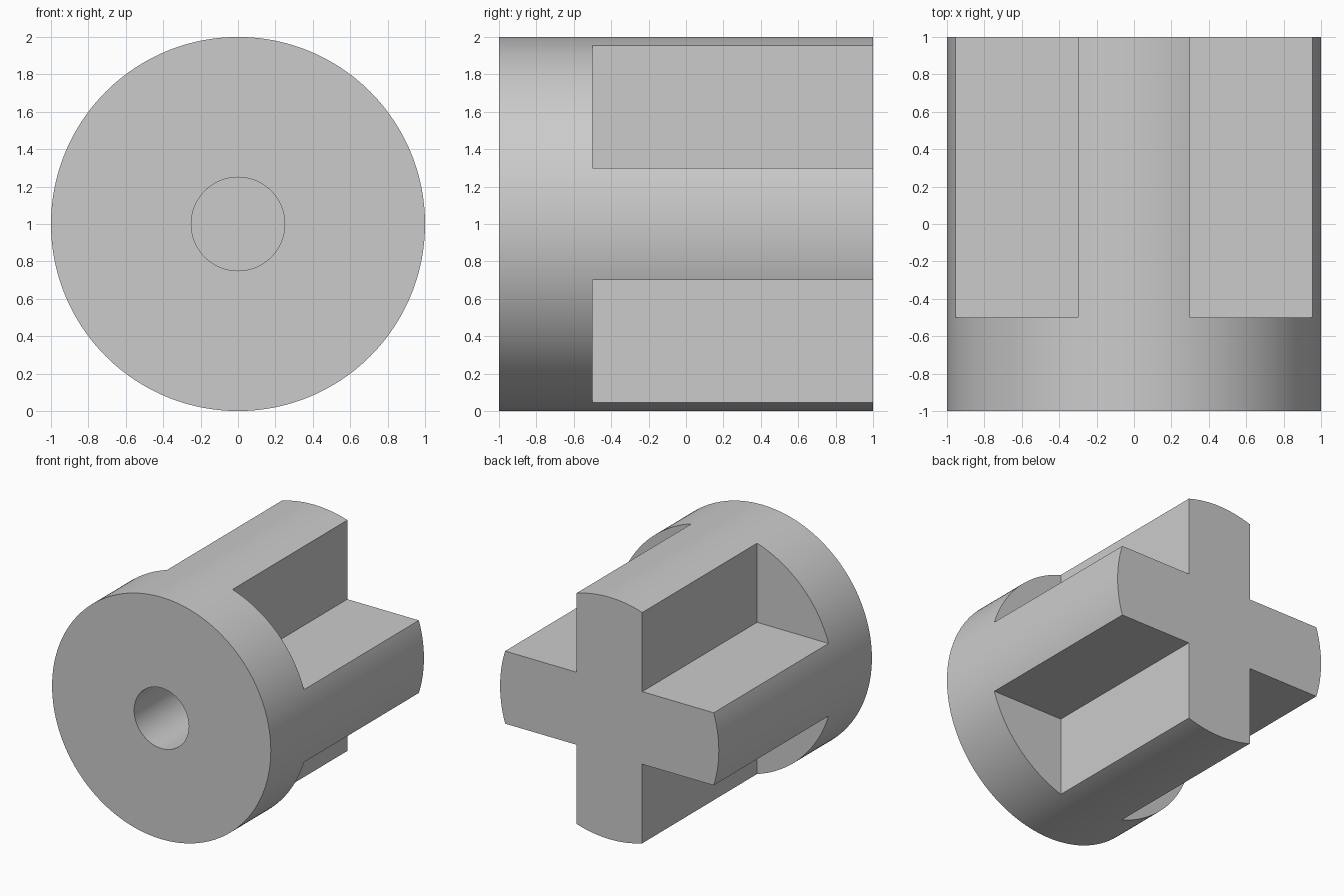
import bpy
import math

cube = bpy.data.objects.get("Cube")
if cube:
    bpy.data.objects.remove(cube, do_unlink=True)

ARM = 0.3        # half width of each cross arm
SHOULDER = -0.5  # y where the flange ends and the cross begins


def cylinder(name, radius, y0, y1, sides):
    bpy.ops.mesh.primitive_cylinder_add(
        vertices=sides, radius=radius, depth=y1 - y0,
        location=(0, (y0 + y1) / 2, 1), rotation=(math.pi / 2, 0, 0))
    obj = bpy.context.object
    obj.name = name
    return obj


def block(name, low, high):
    bpy.ops.mesh.primitive_cube_add(
        size=1, location=[(a + b) / 2 for a, b in zip(low, high)])
    obj = bpy.context.object
    obj.name = name
    obj.scale = [b - a for a, b in zip(low, high)]
    return obj


# Round body
coupling = cylinder("cross_coupling", 1, -1, 1, 192)

# Blind bore in the front and four corner notches that leave the cross
cutters = [cylinder("bore_cutter", 0.25, -1.2, 0, 96)]
for sx in (-1, 1):
    for sz in (-1, 1):
        xs = sorted((sx * ARM, sx * 1.5))
        zs = sorted((1 + sz * ARM, 1 + sz * 1.5))
        cutters.append(block("notch_cutter", (xs[0], SHOULDER, zs[0]),
                             (xs[1], 1.5, zs[1])))

bpy.ops.object.select_all(action='DESELECT')
coupling.select_set(True)
bpy.context.view_layer.objects.active = coupling
for cutter in cutters:
    cutter.hide_render = True
    mod = coupling.modifiers.new(cutter.name, 'BOOLEAN')
    mod.operation = 'DIFFERENCE'
    mod.solver = 'EXACT'
    mod.object = cutter
    bpy.ops.object.modifier_apply(modifier=mod.name)
    bpy.data.objects.remove(cutter, do_unlink=True)

# Plain grey finish
grey = bpy.data.materials.new("plain_grey")
grey.use_nodes = True
colour = (0.6, 0.6, 0.6, 1)
grey.diffuse_color = colour
grey.node_tree.nodes["Principled BSDF"].inputs["Base Color"].default_value = colour
coupling.data.materials.clear()
coupling.data.materials.append(grey)

bpy.ops.object.shade_smooth_by_angle(angle=math.radians(30))
